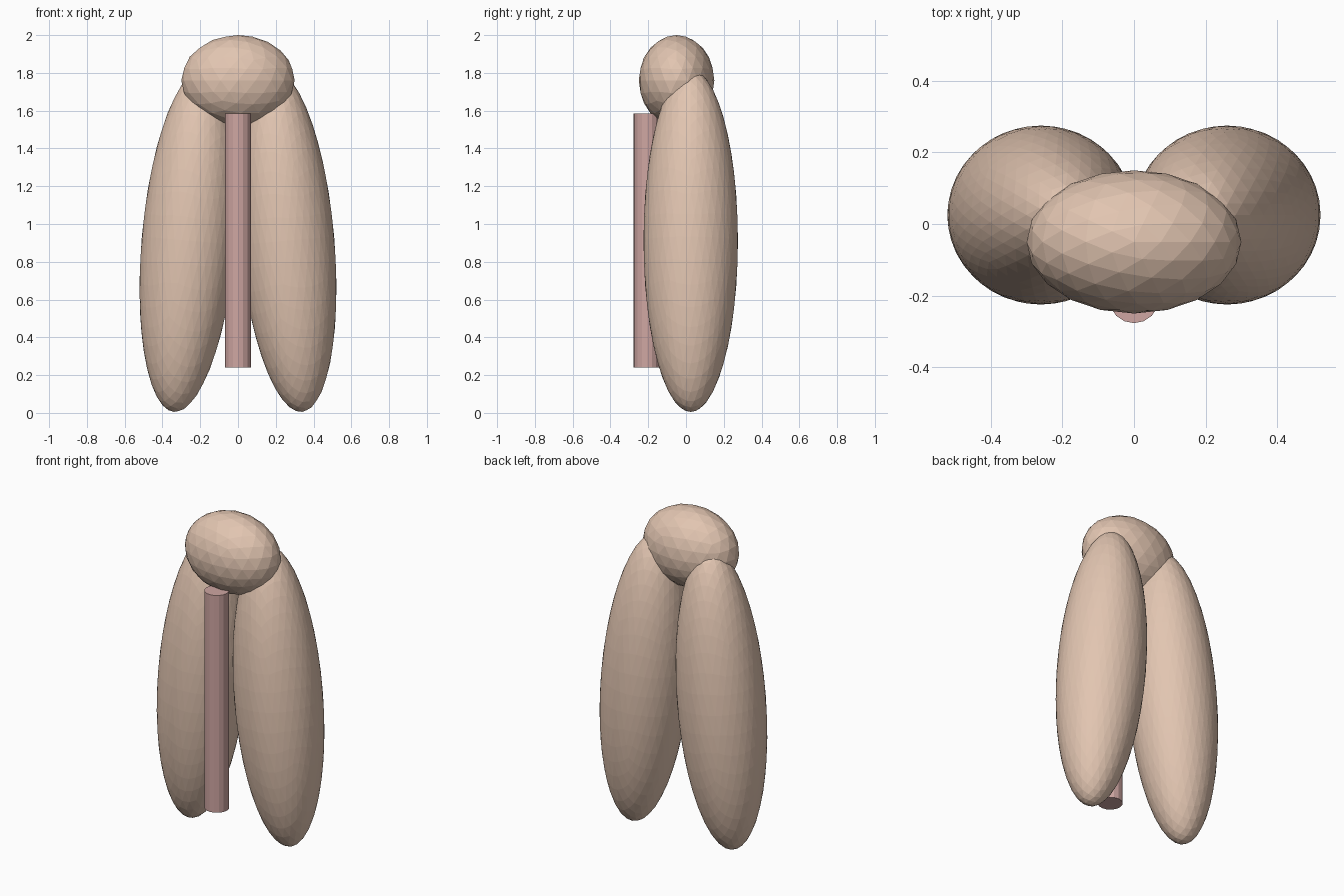
import bpy
from math import radians

if "Cube" in bpy.data.objects:
    bpy.data.objects.remove(bpy.data.objects["Cube"], do_unlink=True)


def make_material(name, rgb):
    mat = bpy.data.materials.new(name)
    mat.use_nodes = True
    colour = (*rgb, 1)
    mat.diffuse_color = colour
    mat.node_tree.nodes["Principled BSDF"].inputs["Base Color"].default_value = colour
    return mat


def finish(name, mat):
    obj = bpy.context.object
    obj.name = name
    obj.data.materials.append(mat)
    bpy.ops.object.shade_flat()
    return obj


def ellipsoid(name, detail, centre, radii, mat, tilt=0):
    bpy.ops.mesh.primitive_ico_sphere_add(subdivisions=detail, radius=1, location=centre)
    obj = finish(name, mat)
    obj.scale = radii
    obj.rotation_euler.y = radians(tilt)
    return obj


tan = make_material("warm tan", (0.76, 0.56, 0.44))
pink = make_material("dusty pink", (0.62, 0.38, 0.36))

# Rounded head across the top
ellipsoid("head", 3, (0, -0.05, 1.76), (0.3, 0.2, 0.24), tan)

# Two long lobes splayed outward toward the bottom
for side, label in ((1, "left"), (-1, "right")):
    ellipsoid(label + "_lobe", 4, (side * 0.26, 0.025, 0.912),
              (0.25, 0.25, 0.91), tan, tilt=-5 * side)

# Upright rod in front, between the lobes
bottom, top = 0.24, 1.585
bpy.ops.mesh.primitive_cylinder_add(vertices=16, radius=0.07, depth=top - bottom,
                                    location=(0, -0.207, (bottom + top) / 2))
finish("front_rod", pink)
